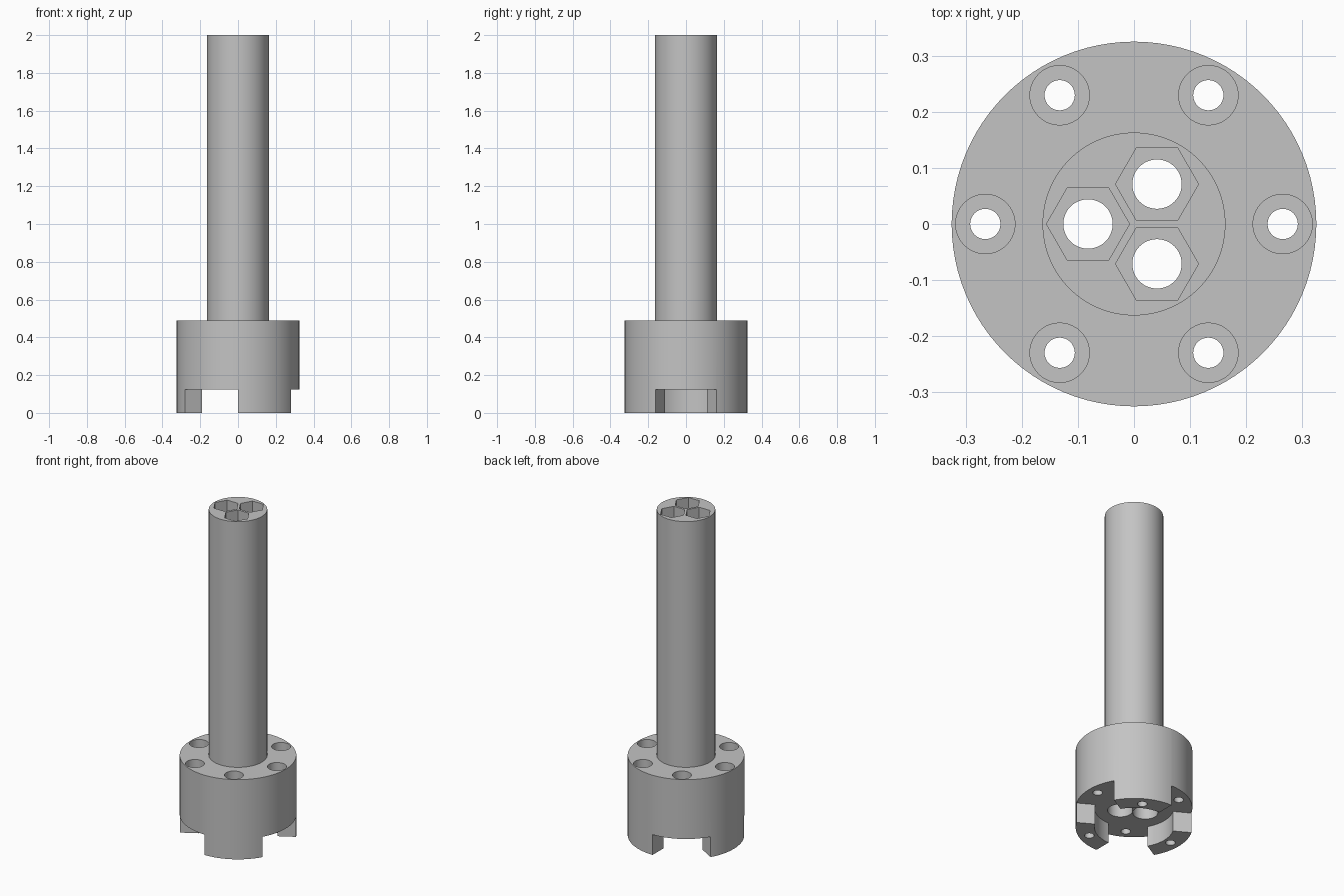
import bpy
import bmesh
from math import cos, sin, radians, tau

if "Cube" in bpy.data.objects:
    bpy.data.objects.remove(bpy.data.objects["Cube"], do_unlink=True)

BASE_R, SHAFT_R, LUG_INNER_R = 0.325, 0.163, 0.22
LUG_TOP, BASE_TOP, TOP = 0.125, 0.49, 2.0
BELOW, ABOVE = -0.1, TOP + 0.1

grey = bpy.data.materials.new("plain grey")
grey.use_nodes = True
colour = (0.55, 0.55, 0.55, 1)
grey.diffuse_color = colour
grey.node_tree.nodes["Principled BSDF"].inputs["Base Color"].default_value = colour


def polar(r, degrees):
    return r * cos(radians(degrees)), r * sin(radians(degrees))


def ring(sides, r, centre=(0, 0)):
    return [(centre[0] + r * cos(tau * i / sides), centre[1] + r * sin(tau * i / sides))
            for i in range(sides)]


def prism(name, outline, z0, z1):
    """Extrude a flat outline from z0 to z1."""
    bm = bmesh.new()
    low = [bm.verts.new((x, y, z0)) for x, y in outline]
    high = [bm.verts.new((x, y, z1)) for x, y in outline]
    bm.faces.new(reversed(low))
    bm.faces.new(high)
    for i in range(len(low)):
        j = (i + 1) % len(low)
        bm.faces.new((low[i], low[j], high[j], high[i]))
    bmesh.ops.recalc_face_normals(bm, faces=bm.faces)
    mesh = bpy.data.meshes.new(name)
    bm.to_mesh(mesh)
    bm.free()
    mesh.materials.append(grey)
    obj = bpy.data.objects.new(name, mesh)
    bpy.context.collection.objects.link(obj)
    return obj


def combine(target, tools, operation):
    """Apply boolean tools to the target, then discard them."""
    for tool in tools:
        mod = target.modifiers.new(tool.name, "BOOLEAN")
        mod.operation, mod.solver, mod.object = operation, "EXACT", tool
    graph = bpy.context.evaluated_depsgraph_get()
    mesh = bpy.data.meshes.new_from_object(target.evaluated_get(graph))
    target.modifiers.clear()
    target.data = mesh
    for tool in tools:
        bpy.data.objects.remove(tool, do_unlink=True)


# Flanged base and tall shaft
body = prism("flanged_shaft", ring(96, BASE_R), 0, BASE_TOP)
shaft = prism("shaft", ring(96, SHAFT_R), BASE_TOP - 0.1, TOP)
combine(body, [shaft], "UNION")

# Central recess and three notches, leaving three lugs underneath
outline = []
for turn in (0, 120, 240):
    outline += [polar(0.6, turn - 30), polar(0.6, turn + 30)]
    outline += [polar(LUG_INNER_R, turn + a) for a in range(30, 91, 4)]
cutters = [prism("lug_gap_cutter", outline, BELOW, LUG_TOP)]

# Three channels: hexagonal socket on top, narrow hole, round bore below
for turn in (60, 180, 300):
    centre = polar(0.082, turn)
    cutters += [
        prism("channel_cutter", ring(48, 0.044, centre), BELOW, ABOVE),
        prism("hex_socket_cutter", ring(6, 0.074, centre), TOP - 0.3, ABOVE),
        prism("bottom_bore_cutter", ring(48, 0.07, centre), BELOW, 0.3),
    ]

# Six counterbored bolt holes around the flange
for turn in range(0, 360, 60):
    centre = polar(0.265, turn)
    cutters += [
        prism("bolt_hole_cutter", ring(32, 0.027, centre), BELOW, BASE_TOP + 0.1),
        prism("counterbore_cutter", ring(40, 0.053, centre), BASE_TOP - 0.2, BASE_TOP + 0.1),
    ]
combine(body, cutters, "DIFFERENCE")

# Smooth round walls with crisp edges
bpy.ops.object.select_all(action="DESELECT")
body.select_set(True)
bpy.context.view_layer.objects.active = body
bpy.ops.object.shade_smooth_by_angle(angle=radians(30))
